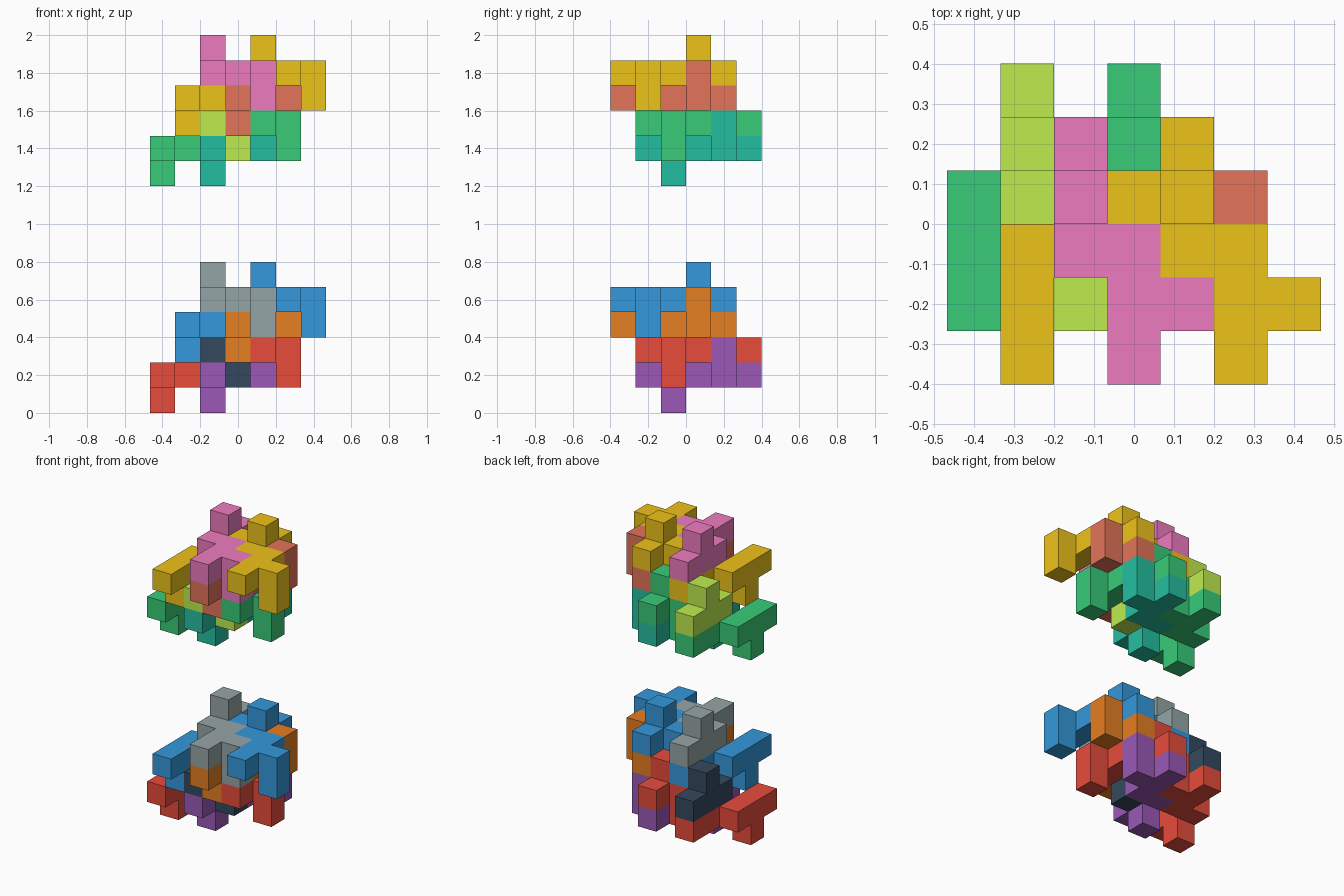
import bpy, bmesh
from mathutils import Vector

if "Cube" in bpy.data.objects:
    bpy.data.objects.remove(bpy.data.objects["Cube"])

CELL = 2 / 15                                   # edge of one cube cell
ORIGIN = Vector((-3.5, -3, 0))                  # grid corner, in cells
LAYER = (-1, 1, -2)                             # offset from top to bottom layer


def shift(cells, d):
    return {(i + d[0], j + d[1], k + d[2]) for i, j, k in cells}


def bar(i, j, k):
    """Three cells in a row along y."""
    return {(i, j + n, k) for n in range(3)}


# Faces of a unit cell: corners counter-clockwise seen from outside
FACES = {
    (1, 0, 0): ((1, 0, 0), (1, 1, 0), (1, 1, 1), (1, 0, 1)),
    (-1, 0, 0): ((0, 0, 0), (0, 0, 1), (0, 1, 1), (0, 1, 0)),
    (0, 1, 0): ((0, 1, 0), (0, 1, 1), (1, 1, 1), (1, 1, 0)),
    (0, -1, 0): ((0, 0, 0), (1, 0, 0), (1, 0, 1), (0, 0, 1)),
    (0, 0, 1): ((0, 0, 1), (1, 0, 1), (1, 1, 1), (0, 1, 1)),
    (0, 0, -1): ((0, 0, 0), (0, 1, 0), (1, 1, 0), (1, 0, 0)),
}


def srgb(code):
    out = []
    for n in (0, 2, 4):
        c = int(code[n:n + 2], 16) / 255
        out.append(c / 12.92 if c <= 0.04045 else ((c + 0.055) / 1.055) ** 2.4)
    return (*out, 1)


def make_piece(name, cells, z, colour):
    """Closed outer skin around a set of cells."""
    bm = bmesh.new()
    for cell in sorted(cells):
        for d, corners in FACES.items():
            if tuple(a + b for a, b in zip(cell, d)) in cells:
                continue
            bm.faces.new([bm.verts.new((Vector(cell) + Vector(c) + ORIGIN) * CELL)
                          for c in corners])
    bmesh.ops.remove_doubles(bm, verts=bm.verts, dist=1e-4)
    mesh = bpy.data.meshes.new(name)
    bm.to_mesh(mesh)
    bm.free()
    mat = bpy.data.materials.new(name + "_colour")
    mat.diffuse_color = srgb(colour)
    mat.use_nodes = True
    mat.node_tree.nodes["Principled BSDF"].inputs["Base Color"].default_value = mat.diffuse_color
    mesh.materials.append(mat)
    obj = bpy.data.objects.new(name, mesh)
    obj.location.z = z
    bpy.context.collection.objects.link(obj)


# Small piece: a T with a bump, joined to a bar with a hooked arm
small = bar(2, 2, 4) | {(2, 3, 5)} | bar(3, 0, 4) | {(4, 1, 4), (4, 1, 3)}
# The same piece turned half round the x axis
turned = {(i + 1, 4 - j, 7 - k) for i, j, k in small}
# Long piece: both small shapes joined end to end
long = shift(turned, (-2, 0, 0)) | shift(small, (2, 0, 0))

shapes = {"long_piece": long, "small_piece": small, "turned_piece": turned}
# Colours per assembly: (upper layer, lower layer) for each shape
palettes = {
    "bottom": (0.0, [("3498DB", "E74C3C"), ("95A5A6", "34495E"), ("E67E22", "9B59B6")]),
    "top": (1.2, [("EEC31A", "38CC78"), ("EE7BBF", "BFEC4F"), ("E3745A", "24BFA0")]),
}

# Two copies of the interlocking assembly, one above the other
for place, (z, colours) in palettes.items():
    for (name, cells), (upper, lower) in zip(shapes.items(), colours):
        make_piece(f"{place}_upper_{name}", cells, z, upper)
        make_piece(f"{place}_lower_{name}", shift(cells, LAYER), z, lower)
